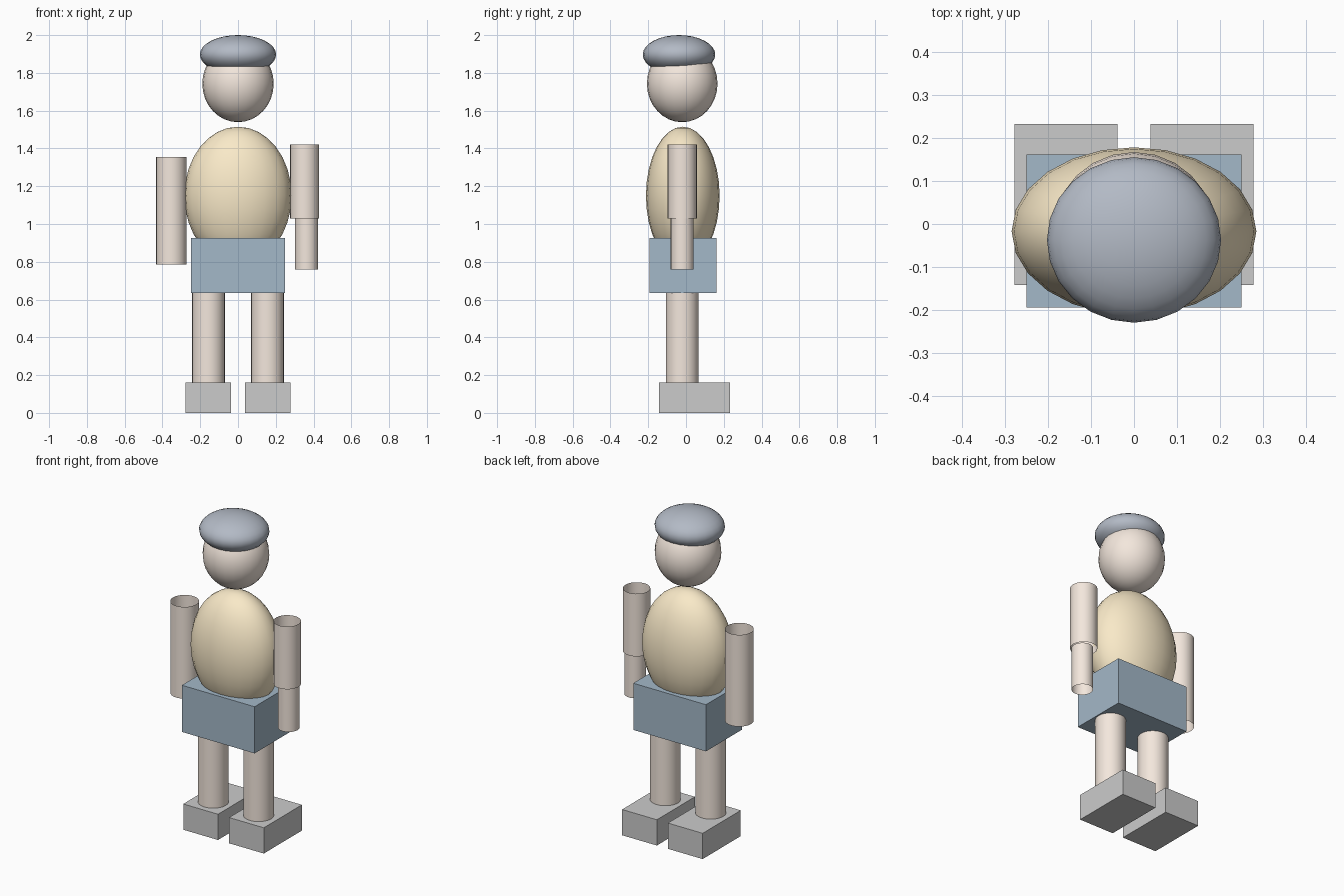
import bpy

if "Cube" in bpy.data.objects:
    bpy.data.objects.remove(bpy.data.objects["Cube"])


def material(name, rgb):
    m = bpy.data.materials.new(name)
    m.diffuse_color = (*rgb, 1)
    m.use_nodes = True
    m.node_tree.nodes["Principled BSDF"].inputs["Base Color"].default_value = m.diffuse_color
    return m


SKIN = material("skin", (0.90, 0.80, 0.72))
SHIRT = material("yellow", (0.95, 0.82, 0.58))
SHORTS = material("blue", (0.37, 0.48, 0.58))
HAT = material("slate", (0.45, 0.49, 0.56))
MID_Y = -0.02


def finish(name, mat, smooth=True):
    o = bpy.context.object
    o.name = name
    bpy.ops.object.transform_apply(location=False, rotation=False, scale=True)
    if mat:
        o.data.materials.append(mat)
    if smooth:
        bpy.ops.object.shade_smooth_by_angle()
    return o


def box(name, lo, hi, mat=None):
    bpy.ops.mesh.primitive_cube_add(size=1, location=[(a + b) / 2 for a, b in zip(lo, hi)])
    bpy.context.object.scale = [b - a for a, b in zip(lo, hi)]
    return finish(name, mat, smooth=False)


def ellipsoid(name, centre, radii, mat):
    bpy.ops.mesh.primitive_uv_sphere_add(segments=24, ring_count=16, radius=1, location=centre)
    bpy.context.object.scale = radii
    return finish(name, mat)


def tube(name, x, r, z0, z1, mat=SKIN):
    # open-ended limb
    bpy.ops.mesh.primitive_cylinder_add(vertices=24, radius=r, depth=z1 - z0,
                                        end_fill_type='NOTHING',
                                        location=(x, MID_Y, (z0 + z1) / 2))
    return finish(name, mat)


# Shoes and legs
for side, s in (("left", -1), ("right", 1)):
    xs = sorted((s * 0.038, s * 0.277))
    box(side + "_shoe", (xs[0], -0.142, 0), (xs[1], 0.232, 0.16))
    tube(side + "_leg", s * 0.156, 0.087, 0.16, 0.635)

# Shorts, torso, head, hat
box("shorts", (-0.25, -0.194, 0.635), (0.25, 0.161, 0.925), SHORTS)
ellipsoid("torso", (0, -0.017, 1.15), (0.284, 0.195, 0.365), SHIRT)
ellipsoid("head", (0, MID_Y, 1.743), (0.189, 0.187, 0.204), SKIN)
ellipsoid("hat", (0, -0.037, 1.897), (0.202, 0.192, 0.103), HAT)

# Arms: one straight, one in two pieces
tube("left_arm", -0.353, 0.081, 0.785, 1.355)
tube("right_upper_arm", 0.353, 0.077, 1.03, 1.42)
tube("right_forearm", 0.363, 0.061, 0.76, 1.03)
